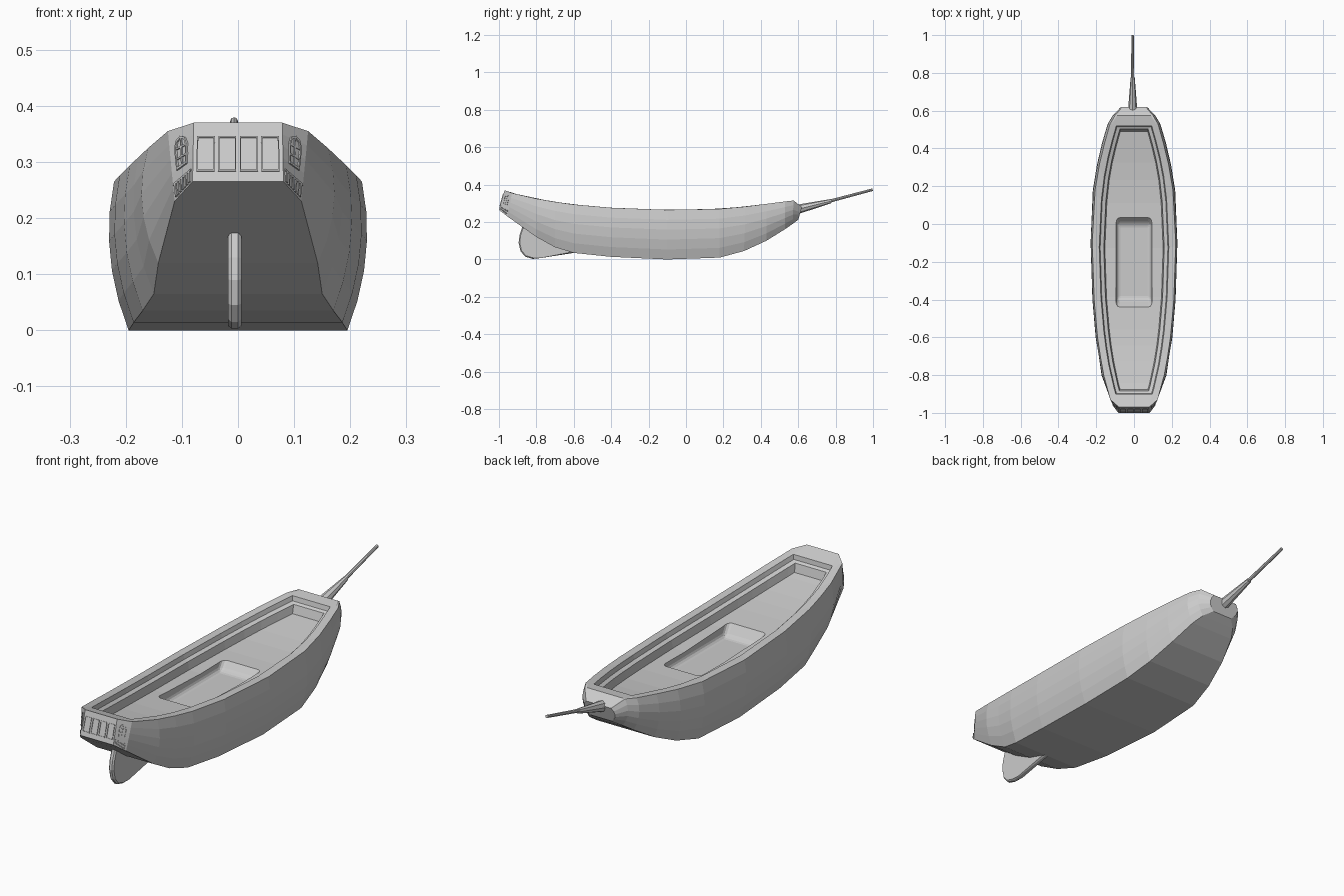
import bpy, bmesh, math
from mathutils import Vector

if "Cube" in bpy.data.objects:
    bpy.data.objects.remove(bpy.data.objects["Cube"])

# hull stations, stern to bow: y at rim, y at keel, rim half width, rim z, floor half width, floor z
ST = [(-.97, -1, .079, .37, .081, .265), (-.93, -.955, .125, .355, .113, .23),
      (-.8, -.8, .16, .325, .142, .12), (-.7, -.7, .178, .308, .15, .065),
      (-.6, -.6, .193, .294, .17, .035), (-.4, -.4, .211, .276, .186, .014),
      (-.1, -.1, .221, .265, .195, 0), (.18, .18, .206, .27, .188, .01),
      (.32, .31, .182, .283, .168, .045), (.43, .43, .155, .297, .142, .1),
      (.53, .53, .127, .31, .11, .162), (.575, .57, .1, .315, .085, .19),
      (.62, .6, .062, .28, .05, .212)]


def at(y, c):
    for a, b in zip(ST, ST[1:]):
        if y <= b[0]:
            f = (y - a[0]) / (b[0] - a[0])
            return a[c] + f * (b[c] - a[c])
    return ST[-1][c]


def finish(bm, name):
    bmesh.ops.recalc_face_normals(bm, faces=bm.faces)
    me = bpy.data.meshes.new(name)
    bm.to_mesh(me)
    bm.free()
    ob = bpy.data.objects.new(name, me)
    bpy.context.collection.objects.link(ob)
    return ob


def prism(bm, low, high):
    a = [bm.verts.new(p) for p in low]
    b = [bm.verts.new(p) for p in high]
    n = len(a)
    bm.faces.new(a)
    bm.faces.new(b)
    for i in range(n):
        bm.faces.new((a[i], a[(i + 1) % n], b[(i + 1) % n], b[i]))


# hull: closed loops stacked from floor to rim, then down inside to the deck
levels = []
for t in (0, .2, .4, .6, .8, 1):
    half = []
    for i, (yt, yb, w, zt, b, zb) in enumerate(ST):
        g = 0 if i < 2 else .02
        half.append((b + (w - b) * t + g * 4 * t * (1 - t), yb + (yt - yb) * t, zb + (zt - zb) * t))
    levels.append(half)
for y0, y1, inset, drop in ((-.962, .574, .01, 0), (-.9, .52, .036, 0), (-.897, .515, .041, .02),
                            (-.885, .502, .06, .025), (-.875, .49, .066, .06)):
    half = []
    for s in ST:
        y = y0 + (s[0] - ST[0][0]) / (ST[-1][0] - ST[0][0]) * (y1 - y0)
        half.append((at(y, 2) - inset, y, at(y, 3) - drop))
    levels.append(half)
bm = bmesh.new()
loops = [[bm.verts.new(p) for p in h] + [bm.verts.new((-p[0], p[1], p[2])) for p in reversed(h)]
         for h in levels]
n = len(loops[0])
for a, b in zip(loops, loops[1:]):
    for i in range(n):
        j = (i + 1) % n
        bm.faces.new((a[i], a[j], b[j], b[i]))
for lp in (loops[0], loops[-1]):
    for i in range(len(ST) - 1):
        bm.faces.new((lp[i], lp[i + 1], lp[n - 2 - i], lp[n - 1 - i]))
hull = finish(bm, "hull")

# sunken middle deck
bm = bmesh.new()
prism(bm, [(-.09, -.40, .17), (.09, -.40, .17), (.09, .0, .17), (-.09, .0, .17)],
      [(-.1, -.47, .26), (.1, -.47, .26), (.1, .08, .26), (-.1, .08, .26)])
bmesh.ops.bevel(bm, geom=[e for e in bm.edges if min(v.co.z for v in e.verts) < .2],
                offset=.018, segments=3, profile=.5, affect='EDGES')
cutter = finish(bm, "deck_cutter")
cutter.hide_render = True
cutter.hide_set(True)
mod = hull.modifiers.new("sunken_deck", 'BOOLEAN')
mod.operation = 'DIFFERENCE'
mod.solver = 'EXACT'
mod.object = cutter


# stern trim placed on flat panels by (u, v)
def slab(bm, quad, uv, h):
    A, B, C, D = quad
    nrm = (B - A).cross(D - A).normalized()
    if nrm.y > 0:
        nrm = -nrm
    pts = [(A * (1 - u) + B * u) * (1 - v) + (D * (1 - u) + C * u) * v for u, v in uv]
    prism(bm, [p - nrm * .004 for p in pts], [p + nrm * h for p in pts])


def rect(u0, u1, v0, v1):
    return [(u0, v0), (u1, v0), (u1, v1), (u0, v1)]


def frame(bm, quad, outline, du, dv):
    us, vs = zip(*outline)
    cu, cv = (min(us) + max(us)) / 2, (min(vs) + max(vs)) / 2
    su = 1 - 2 * du / (max(us) - min(us))
    sv = 1 - 2 * dv / (max(vs) - min(vs))
    inner = [(cu + (u - cu) * su, cv + (v - cv) * sv) for u, v in outline]
    for i in range(len(outline)):
        j = (i + 1) % len(outline)
        slab(bm, quad, [outline[i], outline[j], inner[j], inner[i]], .003)


def corner(i, s):
    yt, yb, w, zt, b, zb = ST[i]
    return Vector((s * b, yb, zb)), Vector((s * w, yt, zt))


# stern windows
(A, D), (B, C) = corner(0, -1), corner(0, 1)
bm = bmesh.new()
for k in range(4):
    u = .14 + k * .24
    frame(bm, (A, B, C, D), rect(u - .1, u + .1, .17, .77), .015, .03)
finish(bm, "stern_windows")

# arched quarter windows with glazing bars, and ribs below
wins, ribs = bmesh.new(), bmesh.new()
arch = [(.27, .38), (.73, .38), (.76, .7)] + \
       [(.5 + .25 * math.cos(a), .7 + .16 * math.sin(a)) for a in (math.pi / 4, math.pi / 2, 3 * math.pi / 4)] + \
       [(.24, .7)]
for s in (-1, 1):
    (A, D), (B, C) = corner(0, s), corner(1, s)
    q = (A, B, C, D)
    frame(wins, q, arch, .05, .035)
    slab(wins, q, rect(.475, .525, .41, .83), .002)
    for v in (.53, .68):
        slab(wins, q, rect(.3, .7, v, v + .025), .002)
    for k in range(7):
        u = .1 + k * .12
        slab(ribs, q, rect(u, u + .07, .03, .2), .003)
    slab(ribs, q, rect(.06, .93, .2, .23), .003)
finish(wins, "quarter_windows")
finish(ribs, "quarter_ribs")

# rudder fin
prof = [(-.875, .175), (-.89, .13), (-.895, .09), (-.885, .045), (-.86, .015), (-.82, .003),
        (-.78, .007), (-.6, .035), (-.68, .08), (-.8, .15)]
bm = bmesh.new()
prism(bm, [(-.018, y, z) for y, z in prof], [(.006, y, z) for y, z in prof])
bmesh.ops.bevel(bm, geom=[e for e in bm.edges if abs(e.verts[0].co.x - e.verts[1].co.x) < .001],
                offset=.006, segments=1, affect='EDGES')
finish(bm, "rudder")


# bowsprit: thick tapered foot and thin spar
def spar(name, p, q, r0, r1):
    p, q = Vector(p), Vector(q)
    bm = bmesh.new()
    bmesh.ops.create_cone(bm, cap_ends=True, segments=8, radius1=r0, radius2=r1, depth=(q - p).length)
    ob = finish(bm, name)
    ob.location = (p + q) / 2
    ob.rotation_euler = (q - p).to_track_quat('Z', 'Y').to_euler()


spar("bowsprit_foot", (-.007, .585, .265), (-.007, .775, .312), .026, .011)
spar("bowsprit_spar", (-.007, .66, .283), (-.007, .998, .373), .009, .007)
